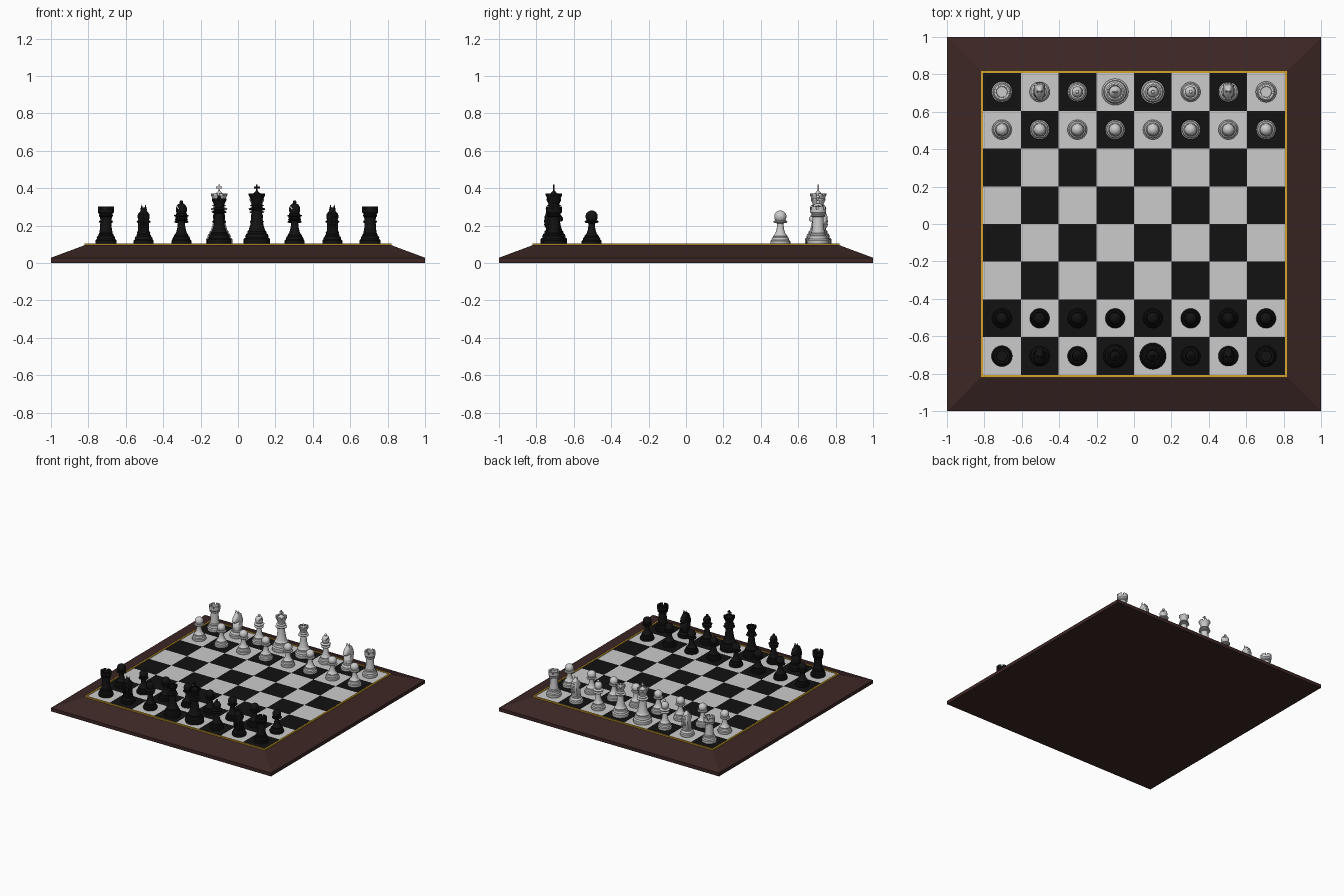
import bpy, bmesh, math
from mathutils import Matrix, Vector

if "Cube" in bpy.data.objects:
    bpy.data.objects.remove(bpy.data.objects["Cube"])

SQ, TOP, SEG = 0.2018, 0.10, 24


def mat(name, rgb):
    m = bpy.data.materials.new(name)
    m.diffuse_color = (*rgb, 1)
    m.use_nodes = True
    m.node_tree.nodes["Principled BSDF"].inputs["Base Color"].default_value = m.diffuse_color
    return m


BLACK = mat("black", (0.006, 0.006, 0.006))
WHITE = mat("white", (0.7, 0.7, 0.7))
BROWN = mat("dark_wood", (0.045, 0.02, 0.018))
GOLD = mat("gold", (0.66, 0.38, 0.03))


def to_mesh(bm, name, angle=35):
    bmesh.ops.remove_doubles(bm, verts=bm.verts, dist=1e-5)
    bmesh.ops.recalc_face_normals(bm, faces=bm.faces)
    me = bpy.data.meshes.new(name)
    bm.to_mesh(me)
    bm.free()
    if angle:
        me.polygons.foreach_set("use_smooth", [True] * len(me.polygons))
        me.set_sharp_from_angle(angle=math.radians(angle))
    return me


def add(name, me, material=None):
    ob = bpy.data.objects.new(name, me)
    bpy.context.collection.objects.link(ob)
    if material:
        me.materials.append(material)
    return ob


def box(bm, size, loc, rot=Matrix()):
    bmesh.ops.create_cube(bm, size=1, matrix=Matrix.Translation(loc) @ rot @ Matrix.Diagonal((*size, 1)))


def lathe(bm, prof, teeth=None):
    """Revolve (r, z) points; teeth = (profile segment, period, kept faces, height)."""
    pts = [(0, prof[0][1])] + prof + [(0, prof[-1][1])]
    rings = [[bm.verts.new((r * math.cos(k * math.tau / SEG), r * math.sin(k * math.tau / SEG), z))
              for k in range(SEG)] for r, z in pts]
    bands = [[bm.faces.new((a[k], a[(k + 1) % SEG], b[(k + 1) % SEG], b[k])) for k in range(SEG)]
             for a, b in zip(rings, rings[1:])]
    if teeth:
        i, period, keep, h = teeth
        faces = [f for k, f in enumerate(bands[i + 1]) if k % period < keep]
        ext = bmesh.ops.extrude_face_region(bm, geom=faces)["geom"]
        bmesh.ops.translate(bm, vec=(0, 0, h), verts=[v for v in ext if isinstance(v, bmesh.types.BMVert)])


def foot(r, h):
    """Stepped, moulded foot shared by all pieces."""
    return [(r * a, h * b) for a, b in ((.97, 0), (1, .1), (1, .36), (.93, .44), (.86, .46), (.88, .58),
                                        (.82, .72), (.72, .78), (.72, .9), (.62, 1))]


def ball(r, z, lo=-60, hi=90, n=7, sz=1):
    return [(r * math.cos(math.radians(t)), z + sz * r * math.sin(math.radians(t)))
            for t in (lo + (hi - lo) * i / n for i in range(n + 1))]


def pawn():
    bm = bmesh.new()
    lathe(bm, foot(.053, .05) + [(.026, .06), (.02, .08), (.017, .105), (.018, .112), (.036, .116),
                                 (.038, .121), (.034, .126), (.018, .129)] + ball(.033, .148, -52))
    return to_mesh(bm, "pawn")


def rook():
    bm = bmesh.new()
    p = foot(.056, .06) + [(.034, .07), (.031, .09), (.029, .145), (.038, .15), (.038, .156),
                           (.034, .16), (.042, .17), (.042, .186)]
    lathe(bm, p + [(.029, .186), (.028, .165)], (len(p) - 1, 4, 3, .016))
    return to_mesh(bm, "rook")


def bishop():
    bm = bmesh.new()
    lathe(bm, foot(.053, .055) + [(.028, .065), (.021, .09), (.018, .125), (.033, .129), (.035, .134),
                                  (.02, .139), (.02, .146), (.038, .15), (.039, .155), (.022, .161)]
          + ball(.03, .186, -45, 72, 8, 1.15) + ball(.01, .225, -50))
    ob = add("bishop_blank", to_mesh(bm, "bishop_blank"))
    # slanted slot cut in the mitre
    cb = bmesh.new()
    box(cb, (.04, .1, .006), (.026, 0, .204), Matrix.Rotation(math.radians(-50), 4, 'Y'))
    cut = add("slot_cutter", to_mesh(cb, "slot_cutter", 0))
    mod = ob.modifiers.new("slot", 'BOOLEAN')
    mod.operation, mod.object, mod.solver = 'DIFFERENCE', cut, 'EXACT'
    dg = bpy.context.evaluated_depsgraph_get()
    me = bpy.data.meshes.new_from_object(ob.evaluated_get(dg))
    for o in (ob, cut):
        bpy.data.objects.remove(o)
    return me


def knight():
    bm = bmesh.new()
    lathe(bm, foot(.054, .055) + [(.036, .062), (.034, .068)])
    # head side outline (y, z), muzzle towards -y
    out = [(.032, .06), (.042, .085), (.049, .115), (.047, .145), (.038, .17), (.022, .19), (.004, .198),
           (-.012, .186), (-.03, .165), (-.048, .143), (-.05, .13), (-.042, .121), (-.022, .13),
           (-.008, .127), (-.012, .115), (-.026, .095), (-.033, .075), (-.03, .06)]
    rings = []
    for s, k in ((-1, .68), (-.75, .9), (-.3, 1), (.3, 1), (.75, .9), (1, .68)):
        ring = []
        for y, z in out:
            w = .029 if z < .14 else .029 - (z - .14) * .2
            w *= .65 if y < -.035 else 1
            ring.append(bm.verts.new((s * w, .012 + (y - .012) * k, .13 + (z - .13) * (k if z > .07 else 1))))
        rings.append(ring)
    n = len(out)
    for a, b in zip(rings, rings[1:]):
        for i in range(n):
            bm.faces.new((a[i], a[(i + 1) % n], b[(i + 1) % n], b[i]))
    bm.faces.new(rings[0])
    bm.faces.new(rings[-1])
    # ears and mane ridges
    for sx in (-1, 1):
        bmesh.ops.create_cone(bm, segments=8, radius1=.008, radius2=.001, depth=.03,
                              matrix=Matrix.Translation((sx * .01, .002, .197)))
        for y, z, t in ((.042, .105, 0), (.043, .125, 8), (.04, .147, 25), (.031, .168, 45)):
            bmesh.ops.create_uvsphere(bm, u_segments=8, v_segments=6, radius=1,
                                      matrix=Matrix.Translation((sx * .008, y, z))
                                      @ Matrix.Rotation(math.radians(t), 4, 'X')
                                      @ Matrix.Diagonal((.01, .01, .016, 1)))
    return to_mesh(bm, "knight", 40)


def queen():
    bm = bmesh.new()
    p = foot(.064, .07) + [(.036, .08), (.03, .1), (.025, .135), (.023, .165), (.038, .169), (.04, .175),
                           (.026, .18), (.026, .186), (.034, .19), (.024, .196), (.028, .215), (.039, .236)]
    lathe(bm, p + [(.031, .236), (.028, .228), (.02, .24), (.01, .247)] + ball(.009, .253, -50),
          (len(p) - 1, 3, 2, .008))
    return to_mesh(bm, "queen")


def king():
    bm = bmesh.new()
    p = foot(.071, .075) + [(.041, .085), (.035, .105), (.029, .15), (.027, .18), (.042, .184), (.044, .191),
                            (.03, .197), (.03, .204), (.038, .208), (.027, .215), (.031, .235), (.044, .262)]
    lathe(bm, p + [(.035, .262), (.032, .255), (.022, .27), (.011, .279), (.007, .284), (.005, .287)],
          (len(p) - 1, 3, 2, .01))
    # cross finial
    box(bm, (.009, .007, .04), (0, 0, .3))
    box(bm, (.032, .007, .009), (0, 0, .304))
    return to_mesh(bm, "king")


# board body: square slab with sloping border
bm = bmesh.new()
rings = [[bm.verts.new((sx * r, sy * r, z)) for sx, sy in ((-1, -1), (1, -1), (1, 1), (-1, 1))]
         for r, z in ((1, 0), (1, .028), (.815, .097))]
for a, b in zip(rings, rings[1:]):
    for i in range(4):
        bm.faces.new((a[i], a[(i + 1) % 4], b[(i + 1) % 4], b[i]))
bm.faces.new(rings[0])
bm.faces.new(rings[-1])
add("board_body", to_mesh(bm, "board_body", 0), BROWN)

# gold inlay strips
bm = bmesh.new()
for s in (-1, 1):
    box(bm, (1.64, .013, .014), (0, s * .8135, .098))
    box(bm, (.013, 1.614, .014), (s * .8135, 0, .098))
add("gold_trim", to_mesh(bm, "gold_trim", 0), GOLD)

# playing squares
for parity, name, m in ((1, "dark_squares", BLACK), (0, "light_squares", WHITE)):
    bm = bmesh.new()
    for i in range(8):
        for j in range(8):
            if (i + j) % 2 != parity:
                continue
            x, y = (i - 3.5) * SQ, (j - 3.5) * SQ
            bm.faces.new([bm.verts.new((x + a * SQ / 2, y + b * SQ / 2, TOP))
                          for a, b in ((-1, -1), (1, -1), (1, 1), (-1, 1))])
    add(name, to_mesh(bm, name, 0), m)

# both armies; the dark one is the light one turned half round
types = dict(pawn=pawn(), rook=rook(), knight=knight(), bishop=bishop(), queen=queen(), king=king())
back = ["rook", "knight", "bishop", "king", "queen", "bishop", "knight", "rook"]
for side, m, turn in (("light", WHITE, 0), ("dark", BLACK, math.pi)):
    meshes = {}
    for k, me in types.items():
        meshes[k] = me.copy()
        meshes[k].materials.clear()
        meshes[k].materials.append(m)
    R = Matrix.Rotation(turn, 4, 'Z')
    for i in range(8):
        for kind, row in ((back[i], 3.5), ("pawn", 2.5)):
            ob = add(f"{side}_{kind}_{i + 1}", meshes[kind])
            ob.matrix_world = R @ Matrix.Translation(((i - 3.5) * SQ, row * SQ, TOP))
